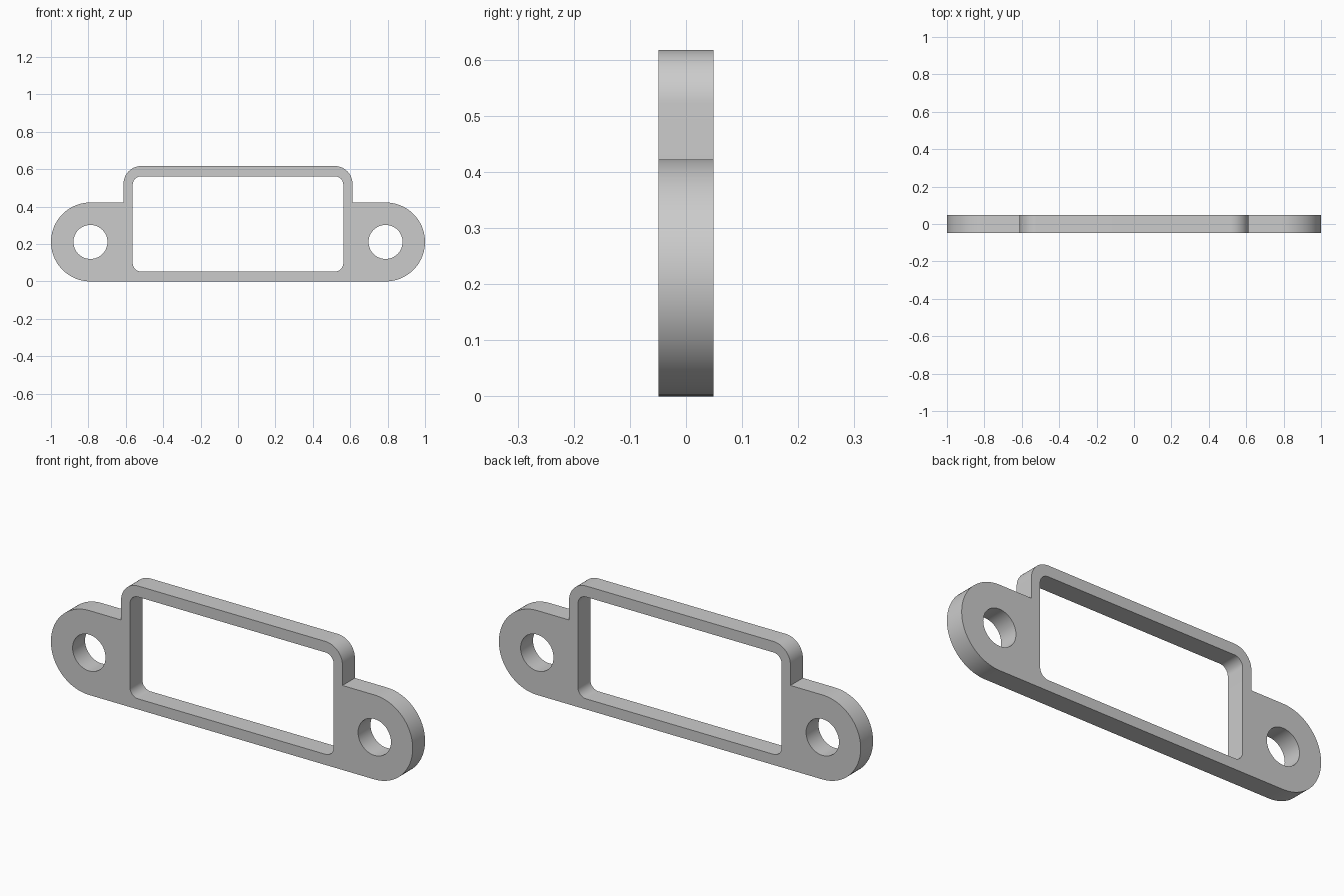
import bpy, bmesh
from math import sin, cos, pi, radians

cube = bpy.data.objects.get("Cube")
if cube:
    bpy.data.objects.remove(cube, do_unlink=True)

HALF_DEPTH = 0.049
END_R = 0.211          # rounded lug ends
END_X = 1 - END_R
HOLE_R = 0.091
BODY_X, BODY_TOP, BODY_R = 0.612, 0.617, 0.095
WIN_X, WIN_LOW, WIN_TOP, WIN_R = 0.563, 0.053, 0.562, 0.045


def arc(cx, cz, r, start, end, steps):
    """Points along an arc, angles in degrees."""
    angles = [radians(start + (end - start) * i / steps) for i in range(steps + 1)]
    return [(cx + r * cos(a), cz + r * sin(a)) for a in angles]


def mirrored(half):
    """Close a right-hand half outline with its mirror image."""
    return half + [(-x, z) for x, z in reversed(half)]


# Outer outline: lug end, step, rounded upper corner
outline = mirrored(
    arc(END_X, END_R, END_R, -90, 90, 40)
    + [(BODY_X, 2 * END_R)]
    + arc(BODY_X - BODY_R, BODY_TOP - BODY_R, BODY_R, 0, 90, 16))

# Rounded rectangular window
window = mirrored(
    arc(WIN_X - WIN_R, WIN_LOW + WIN_R, WIN_R, -90, 0, 12)
    + arc(WIN_X - WIN_R, WIN_TOP - WIN_R, WIN_R, 0, 90, 12))

# Screw holes, one in each lug
holes = [arc(side * END_X, END_R, HOLE_R, 0, 360, 48)[:-1] for side in (-1, 1)]

# Fill the outline minus its openings and give it thickness
curve = bpy.data.curves.new("frame_profile", "CURVE")
curve.dimensions = "2D"
curve.fill_mode = "BOTH"
curve.extrude = HALF_DEPTH
for loop in [outline, window] + holes:
    spline = curve.splines.new("POLY")
    spline.points.add(len(loop) - 1)
    for point, (x, z) in zip(spline.points, loop):
        point.co = (x, z, 0, 1)
    spline.use_cyclic_u = True

profile = bpy.data.objects.new("frame_profile", curve)
bpy.context.collection.objects.link(profile)
graph = bpy.context.evaluated_depsgraph_get()
mesh = bpy.data.meshes.new_from_object(profile.evaluated_get(graph))
bpy.data.objects.remove(profile, do_unlink=True)

# Weld the caps to the walls and stand the plate upright
bm = bmesh.new()
bm.from_mesh(mesh)
bmesh.ops.remove_doubles(bm, verts=bm.verts, dist=0.0001)
for v in bm.verts:
    v.co = (v.co.x, -v.co.z, v.co.y)
bmesh.ops.recalc_face_normals(bm, faces=bm.faces)
bm.to_mesh(mesh)
bm.free()

# Plain grey material
grey = bpy.data.materials.new("light_grey")
grey.use_nodes = True
colour = (0.6, 0.6, 0.6, 1)
grey.diffuse_color = colour
grey.node_tree.nodes["Principled BSDF"].inputs["Base Color"].default_value = colour
mesh.materials.clear()
mesh.materials.append(grey)

frame = bpy.data.objects.new("mounting_frame", mesh)
bpy.context.collection.objects.link(frame)
bpy.context.view_layer.objects.active = frame
frame.select_set(True)
bpy.ops.object.shade_smooth_by_angle(angle=radians(30))
